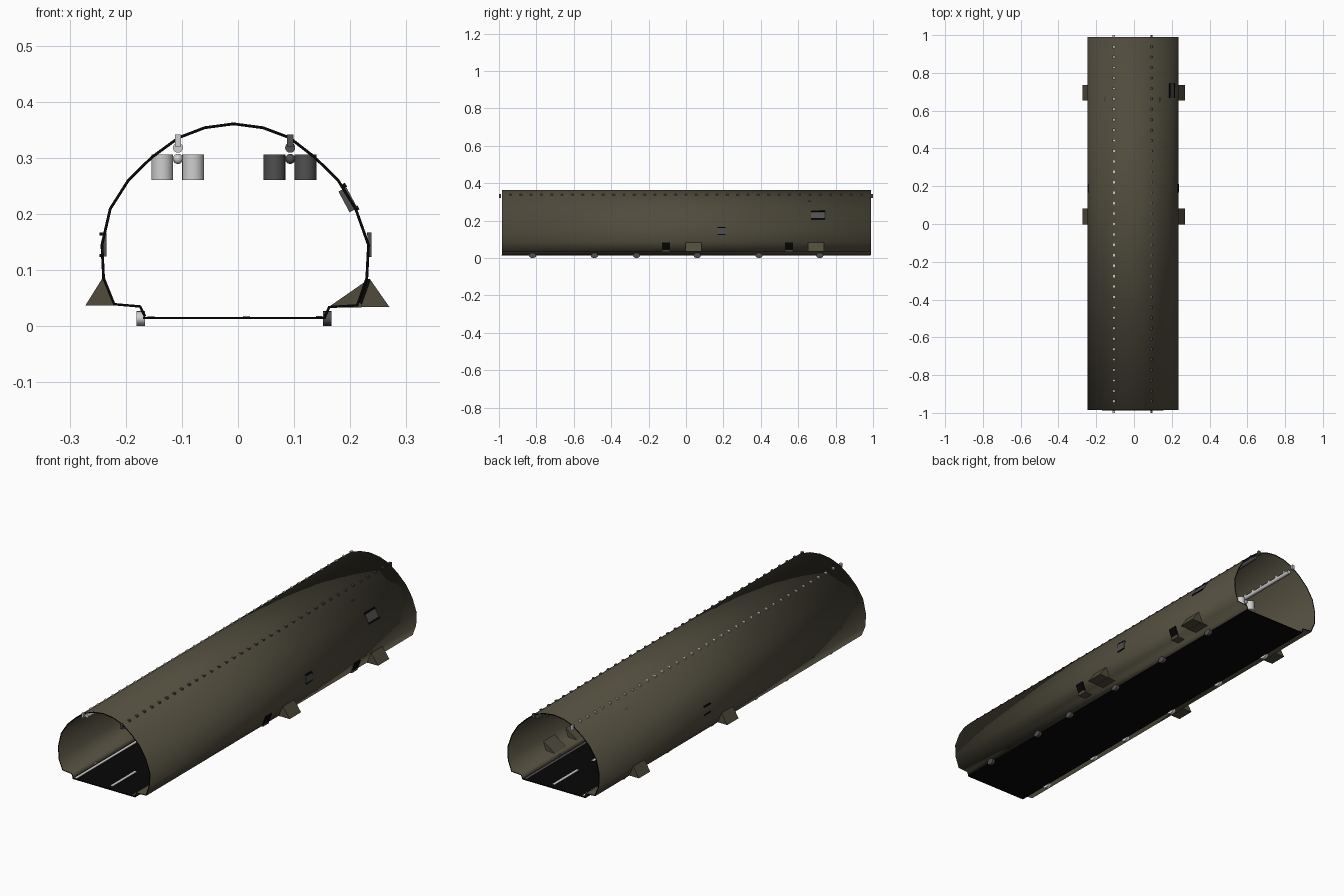
import bpy, bmesh, math
from mathutils import Matrix, Vector

cube = bpy.data.objects.get("Cube")
if cube:
    bpy.data.objects.remove(cube, do_unlink=True)


def material(name, rgb):
    m = bpy.data.materials.new(name)
    m.use_nodes = True
    m.diffuse_color = (*rgb, 1)
    bsdf = m.node_tree.nodes["Principled BSDF"]
    bsdf.inputs["Base Color"].default_value = (*rgb, 1)
    bsdf.inputs["Roughness"].default_value = 0.8
    return m


olive = material("olive concrete", (0.080, 0.072, 0.046))
black = material("black asphalt", (0.002, 0.002, 0.002))
white = material("light grey paint", (0.62, 0.62, 0.62))
grey = material("dark grey metal", (0.08, 0.08, 0.08))


def finish(name, bm, mats, smooth=True):
    me = bpy.data.meshes.new(name)
    bm.to_mesh(me)
    bm.free()
    ob = bpy.data.objects.new(name, me)
    bpy.context.collection.objects.link(ob)
    for m in mats:
        me.materials.append(m)
    if smooth:
        bpy.ops.object.select_all(action="DESELECT")
        ob.select_set(True)
        bpy.context.view_layer.objects.active = ob
        bpy.ops.object.shade_smooth_by_angle(angle=math.radians(40))
    return ob


def add_box(bm, centre, size, tilt=0):
    mat = (Matrix.Translation(centre) @ Matrix.Rotation(tilt, 4, "Y")
           @ Matrix.Diagonal((*size, 1)))
    bmesh.ops.create_cube(bm, size=1, matrix=mat)


def add_cylinder(bm, centre, radius, length, axis="Z", sides=16):
    turn = {"X": Matrix.Rotation(math.pi / 2, 4, "Y"),
            "Y": Matrix.Rotation(math.pi / 2, 4, "X"),
            "Z": Matrix()}[axis]
    bmesh.ops.create_cone(bm, cap_ends=True, segments=sides, radius1=radius,
                          radius2=radius, depth=length,
                          matrix=Matrix.Translation(centre) @ turn)


def add_prism(bm, profile, y0, y1):
    ends = [[bm.verts.new((x, y, z)) for x, z in profile] for y in (y0, y1)]
    bm.faces.new(ends[0])
    bm.faces.new(ends[1][::-1])
    for i in range(len(profile)):
        j = (i + 1) % len(profile)
        bm.faces.new((ends[0][j], ends[0][i], ends[1][i], ends[1][j]))
    bmesh.ops.recalc_face_normals(bm, faces=bm.faces)


# Vaulted shell with walkway ledges; rim faces are black
FRONT, BACK = -0.985, 0.99
arch = [(-0.168, 0.016), (-0.176, 0.033), (-0.222, 0.037), (-0.242, 0.085),
        (-0.245, 0.145), (-0.23, 0.21), (-0.197, 0.262), (-0.155, 0.303),
        (-0.107, 0.338), (-0.06, 0.356), (-0.008, 0.363), (0.045, 0.356),
        (0.093, 0.338), (0.138, 0.303), (0.18, 0.262), (0.212, 0.21),
        (0.235, 0.145), (0.232, 0.085), (0.214, 0.035), (0.164, 0.032),
        (0.157, 0.016)]
bm = bmesh.new()
rows = [[bm.verts.new((x, y, z)) for x, z in arch] for y in (FRONT, BACK)]
for i in range(len(arch) - 1):
    bm.faces.new((rows[0][i], rows[0][i + 1], rows[1][i + 1], rows[1][i]))
bmesh.ops.recalc_face_normals(bm, faces=bm.faces)
top = max(bm.faces, key=lambda f: f.calc_center_median().z)
if top.normal.z < 0:
    bmesh.ops.reverse_faces(bm, faces=bm.faces)
shell = finish("tunnel_shell", bm, [olive, black])
mod = shell.modifiers.new("thickness", "SOLIDIFY")
mod.thickness = 0.005
mod.offset = -1
mod.material_offset_rim = 1

# Road slab
bm = bmesh.new()
add_box(bm, (-0.006, 0, 0.0145), (0.326, BACK - FRONT, 0.004))
finish("road", bm, [black], False)

# Lane markings
for name, x, mat in (("left_edge_line", 0.145, grey), ("right_edge_line", -0.155, white)):
    bm = bmesh.new()
    add_box(bm, (x, 0, 0.0172), (0.012, BACK - FRONT - 0.01, 0.0015))
    finish(name, bm, [mat], False)
bm = bmesh.new()
for i in range(7):
    add_box(bm, (0.015, -0.87 + i * 0.29, 0.0172), (0.012, 0.18, 0.0015))
finish("centre_dashes", bm, [white], False)

# Buttresses along both walls
left_outer = [(0.212, 0.034), (0.27, 0.034), (0.235, 0.084)]
left_inner = [(0.16, 0.033), (0.22, 0.033), (0.232, 0.083)]
right_outer = [(-0.222, 0.037), (-0.272, 0.037), (-0.242, 0.085)]
bm = bmesh.new()
for y in (0.04, 0.695):
    for profile in (left_outer, left_inner, right_outer):
        add_prism(bm, profile, y - 0.042, y + 0.042)
finish("buttresses", bm, [olive], False)

# Niches in the left wall, dark on the outside
bm = bmesh.new()
for y in (-0.107, 0.55):
    add_prism(bm, left_inner, y - 0.022, y + 0.022)
finish("inner_niches", bm, [olive], False)
bm = bmesh.new()
for y in (-0.107, 0.55):
    add_box(bm, (0.226, y, 0.062), (0.006, 0.044, 0.046), math.radians(20))
finish("niche_openings", bm, [black], False)

# Road drains along the kerbs
for name, x, mat in (("left_drains", 0.159, grey), ("right_drains", -0.173, white)):
    bm = bmesh.new()
    for y in (-0.82, -0.49, -0.265, 0.06, 0.39, 0.715):
        add_cylinder(bm, (0, 0, 0), 0.0135, 0.015, "X")
        new = bm.verts[-32:] if hasattr(bm.verts, "ensure_lookup_table") and not bm.verts.ensure_lookup_table() else []
        for v in new:
            v.co = Vector((v.co.x + x, v.co.y * 1.45 + y, v.co.z + 0.0135))
    finish(name, bm, [mat])

# Ceiling lighting: tube, brackets, and a pair of hanging lamps on each side
for side, x, mat in (("left", 0.093, grey), ("right", -0.107, white)):
    bm = bmesh.new()
    add_cylinder(bm, (x, 0, 0.318), 0.009, 1.94, "Y")
    finish(side + "_light_tube", bm, [mat])

    bm = bmesh.new()
    for i in range(37):
        add_box(bm, (x, -0.994 + i * 1.988 / 36, 0.331), (0.011, 0.012, 0.021))
    finish(side + "_tube_brackets", bm, [mat], False)

    bm = bmesh.new()
    bmesh.ops.create_uvsphere(bm, u_segments=16, v_segments=10, radius=0.009,
                              matrix=Matrix.Translation((x, 0.66, 0.298)))
    for dx in (-0.028, 0.027):
        add_cylinder(bm, (x + dx, 0.66, 0.283), 0.0195, 0.045, "Z", 20)
    add_box(bm, (x, 0.66, 0.296), (0.03, 0.008, 0.006))
    finish(side + "_hanging_lamps", bm, [mat])

# Wall signs set into the lining, with only their edges showing outside
bm = bmesh.new()
add_box(bm, (0.196, 0.705, 0.225), (0.016, 0.075, 0.042), math.radians(-28))
add_box(bm, (0.234, 0.19, 0.145), (0.007, 0.045, 0.042))
add_box(bm, (-0.238, 0.19, 0.145), (0.007, 0.045, 0.042))
finish("wall_signs", bm, [grey], False)
bm = bmesh.new()
for z, x in ((0.21, 0.211), (0.25, 0.189)):
    add_box(bm, (x, 0.705, z), (0.008, 0.075, 0.008), math.radians(-28))
for x in (0.234, -0.243):
    for z in (0.126, 0.164):
        add_box(bm, (x, 0.19, z), (0.008, 0.045, 0.005))
finish("sign_frames", bm, [black], False)
